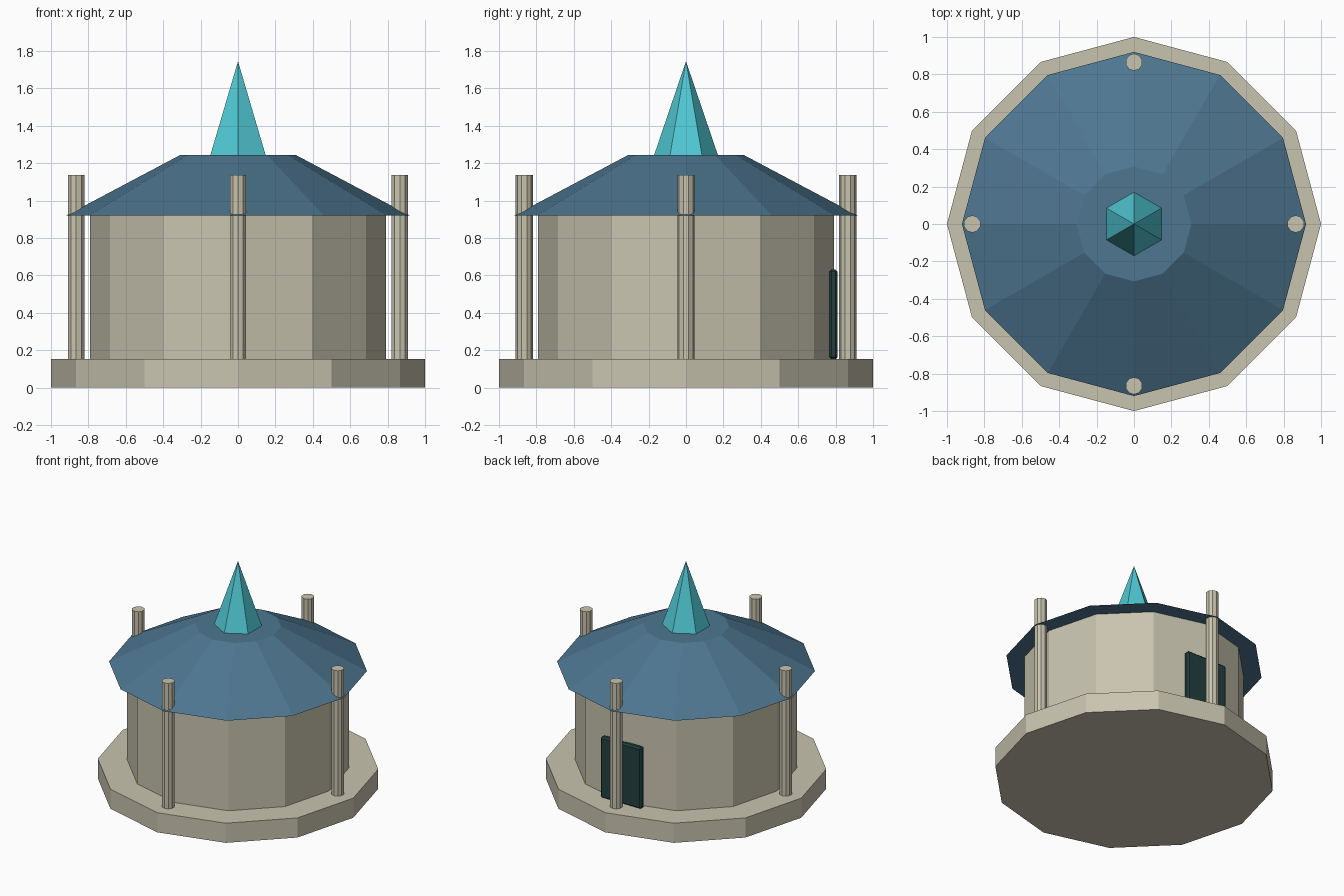
import bpy
import math

default = bpy.data.objects.get("Cube")
if default:
    bpy.data.objects.remove(default, do_unlink=True)


def material(name, rgb):
    mat = bpy.data.materials.new(name)
    mat.use_nodes = True
    color = (*rgb, 1.0)
    mat.diffuse_color = color
    mat.node_tree.nodes["Principled BSDF"].inputs["Base Color"].default_value = color
    return mat


stone = material("pale stone", (0.58, 0.55, 0.43))
slate = material("blue slate", (0.075, 0.18, 0.28))
crystal = material("turquoise crystal", (0.08, 0.58, 0.66))
dark_green = material("dark green", (0.016, 0.05, 0.05))


def prism(name, mat, sides, r_low, r_high, z_low, z_high, x=0, y=0, turn=0):
    """Upright flat-sided prism, frustum or pyramid between two heights."""
    bpy.ops.mesh.primitive_cone_add(
        vertices=sides, radius1=r_low, radius2=r_high, depth=z_high - z_low,
        location=(x, y, (z_low + z_high) / 2), rotation=(0, 0, turn))
    obj = bpy.context.object
    obj.name = name
    obj.data.materials.append(mat)
    return obj


# Main body: plinth, walls, sloped roof and spire
prism("plinth", stone, 12, 1.0, 1.0, 0, 0.154)
prism("wall", stone, 12, 0.79, 0.79, 0.154, 0.92)
prism("roof", slate, 12, 0.92, 0.307, 0.92, 1.245)
prism("spire", crystal, 6, 0.17, 0, 1.245, 1.745)

# Four slim columns around the plinth
for i, side in enumerate(("left", "back", "right", "front")):
    a = i * math.pi / 2
    prism(side + "_column", stone, 10, 0.046, 0.046, 0.154, 1.137,
          0.865 * math.cos(a), 0.865 * math.sin(a))

# Bevelled door slab on the back wall
bpy.ops.mesh.primitive_cube_add(size=1, location=(0, 0.788, 0.392))
door = bpy.context.object
door.name = "door"
door.dimensions = (0.354, 0.046, 0.48)
bpy.ops.object.transform_apply(location=False, rotation=False, scale=True)
bevel = door.modifiers.new("edge_bevel", "BEVEL")
bevel.width = 0.012
bevel.segments = 1
door.data.materials.append(dark_green)
